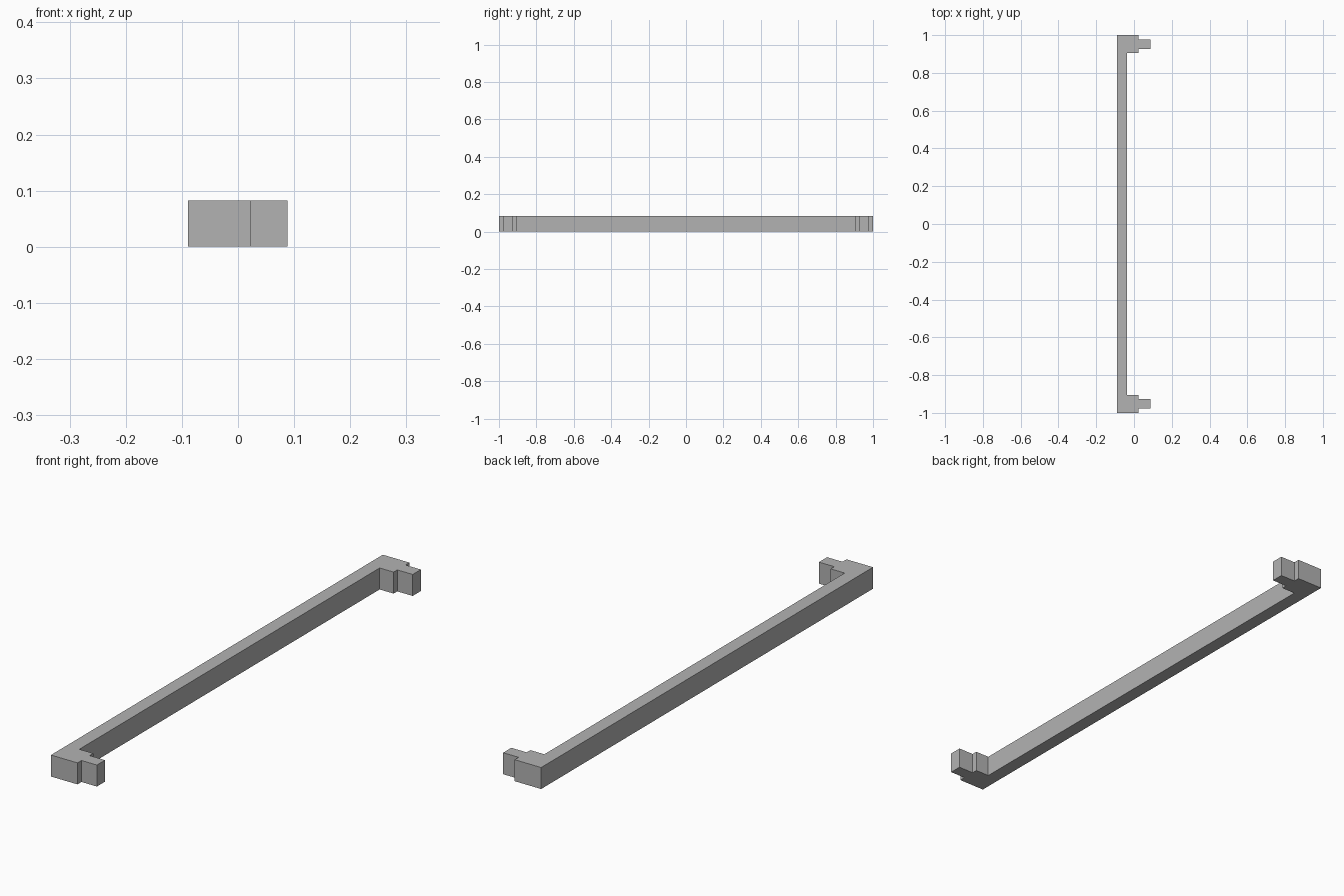
import bpy
import bmesh

cube = bpy.data.objects.get("Cube")
if cube:
    bpy.data.objects.remove(cube, do_unlink=True)

HEIGHT = 0.082

# Plain grey finish
grey = bpy.data.materials.new("plain grey")
grey.use_nodes = True
colour = (0.45, 0.45, 0.45, 1)
grey.diffuse_color = colour
grey.node_tree.nodes["Principled BSDF"].inputs["Base Color"].default_value = colour

# Half of the plan outline: bar, end arm and narrow mounting tab
half = [(-0.089, 1.0), (0.023, 1.0), (0.023, 0.976), (0.088, 0.976),
        (0.088, 0.927), (0.023, 0.927), (0.023, 0.905), (-0.036, 0.905)]
outline = half + [(x, -y) for x, y in reversed(half)]

# Extrude the mirrored outline into one solid handle
bm = bmesh.new()
base = bm.faces.new([bm.verts.new((x, y, 0)) for x, y in outline])
result = bmesh.ops.extrude_face_region(bm, geom=[base], use_keep_orig=True)
top = [v for v in result["geom"] if isinstance(v, bmesh.types.BMVert)]
bmesh.ops.translate(bm, verts=top, vec=(0, 0, HEIGHT))
bmesh.ops.recalc_face_normals(bm, faces=bm.faces)

mesh = bpy.data.meshes.new("bar_handle")
bm.to_mesh(mesh)
bm.free()
mesh.materials.append(grey)
handle = bpy.data.objects.new("bar_handle", mesh)
bpy.context.collection.objects.link(handle)
